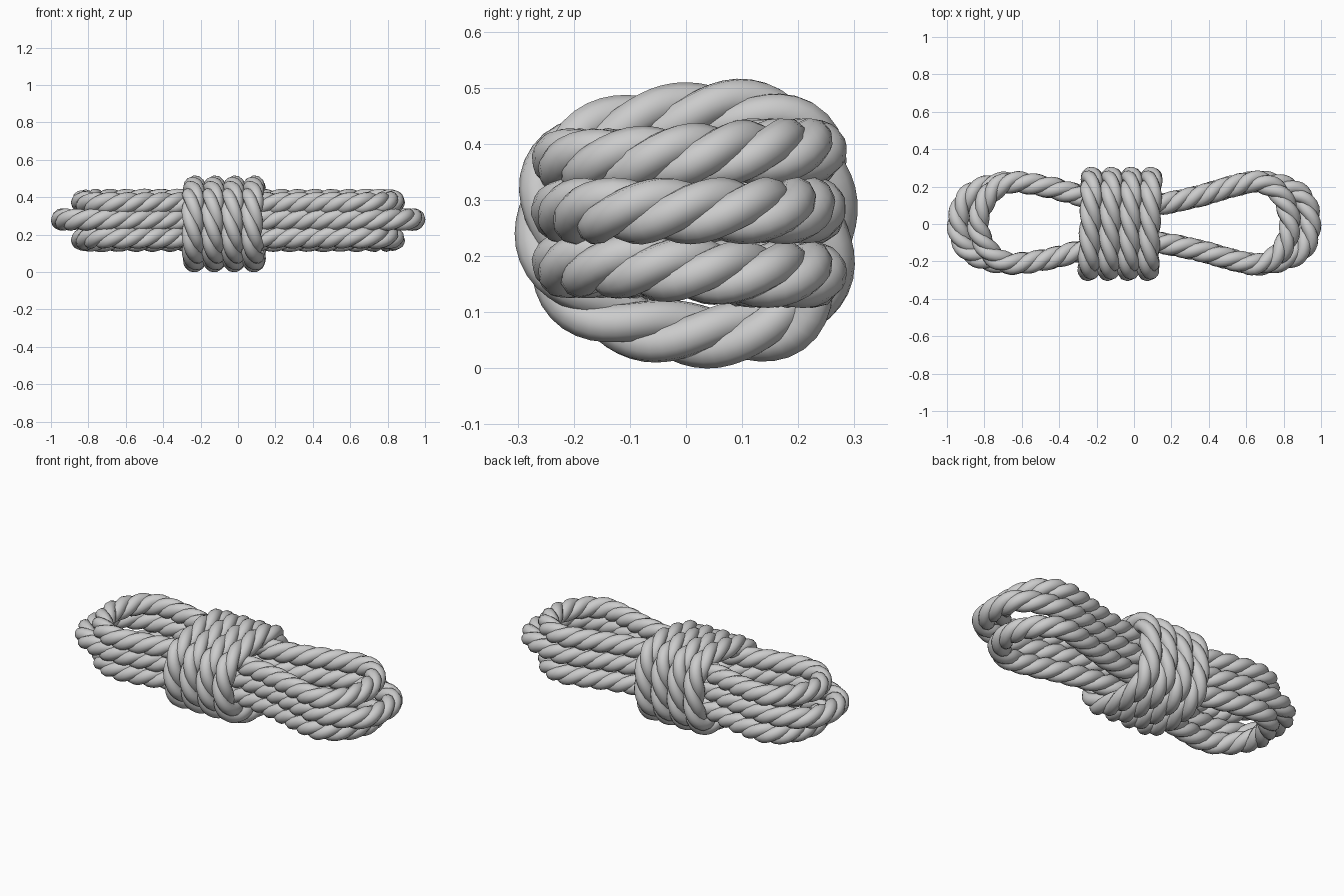
import bpy, math
from mathutils import Vector

if "Cube" in bpy.data.objects:
    bpy.data.objects.remove(bpy.data.objects["Cube"])

STRAND_R, LAY_R = 0.035, 0.025


def smooth_loop(pts, step=0.018):
    """Closed Catmull-Rom path through pts, resampled evenly."""
    pts = [Vector(p) for p in pts]
    n, dense = len(pts), []
    for i in range(n):
        a, b, c, d = (pts[(i + k) % n] for k in (-1, 0, 1, 2))
        for j in range(40):
            t = j / 40
            dense.append(0.5 * (2 * b + (c - a) * t + (2 * a - 5 * b + 4 * c - d) * t * t
                                + (3 * b - a - 3 * c + d) * t ** 3))
    dense.append(dense[0])
    lengths = [(q - p).length for p, q in zip(dense, dense[1:])]
    total = sum(lengths)
    count = round(total / step)
    out, k, run = [], 0, 0.0
    for i in range(count):
        s = total * i / count
        while run + lengths[k] < s:
            run += lengths[k]
            k += 1
        out.append(dense[k].lerp(dense[k + 1], (s - run) / lengths[k]))
    return out, total


def rope(name, pts, side, lay):
    """Three strands laid left-handed around a closed path."""
    path, total = smooth_loop(pts)
    n, turns = len(path), round(total / lay)
    cu = bpy.data.curves.new(name, 'CURVE')
    cu.dimensions = '3D'
    cu.bevel_depth = STRAND_R
    cu.bevel_resolution = 3
    for k in range(3):
        sp = cu.splines.new('POLY')
        sp.points.add(n - 1)
        sp.use_cyclic_u = True
        for i, p in enumerate(path):
            t = (path[(i + 1) % n] - path[i - 1]).normalized()
            b = t.cross(Vector(side)).normalized()
            m = b.cross(t)
            a = -2 * math.pi * (turns * i / n + k / 3)
            q = p + LAY_R * (math.cos(a) * m + math.sin(a) * b)
            sp.points[i].co = (*q, 1)
    ob = bpy.data.objects.new(name, cu)
    bpy.context.collection.objects.link(ob)
    bpy.ops.object.select_all(action='DESELECT')
    ob.select_set(True)
    bpy.context.view_layer.objects.active = ob
    bpy.ops.object.convert(target='MESH')
    bpy.ops.object.shade_smooth()


# Stacked long loops, pinched in the middle; the middle one reaches further,
# and the stack is packed more tightly along the front side
for name, z, end in (("bottom_loop", 0.167, 0.835), ("middle_loop", 0.281, 0.942),
                     ("top_loop", 0.386, 0.835)):
    e = end - 0.835
    half = [(-0.775 - e, 0.155), (-0.66 - e * 0.3, 0.222), (-0.47, 0.2), (-0.28, 0.15),
            (-0.05, 0.105), (0.13, 0.105), (0.35, 0.15), (0.54, 0.205),
            (0.67 + e * 0.3, 0.226), (0.785 + e, 0.155)]
    z_front = 0.275 + (z - 0.275) * 0.84
    z_end = (z + z_front) / 2
    pts = [(-end, 0, z_end)] + [(x, y, z) for x, y in half] + [(end, 0, z_end)]
    pts += [(x, -0.95 * y, z_front) for x, y in reversed(half)]
    rope(name, pts, (0, 0, 1), 0.28)

# Wrapping turns around the waist, leaning slightly
ring = [(-0.247, 0.26), (-0.232, 0.35), (-0.175, 0.41), (-0.04, 0.445), (0.1, 0.457),
        (0.19, 0.43), (0.235, 0.365), (0.247, 0.265), (0.235, 0.155), (0.18, 0.083),
        (0.07, 0.06), (-0.05, 0.066), (-0.165, 0.105), (-0.228, 0.17)]
for i in range(4):
    x = -0.234 + 0.106 * i
    rope(f"wrap_turn_{i + 1}", [(x + 0.035 * y, y, z) for y, z in ring], (1, 0, 0), 0.34)
